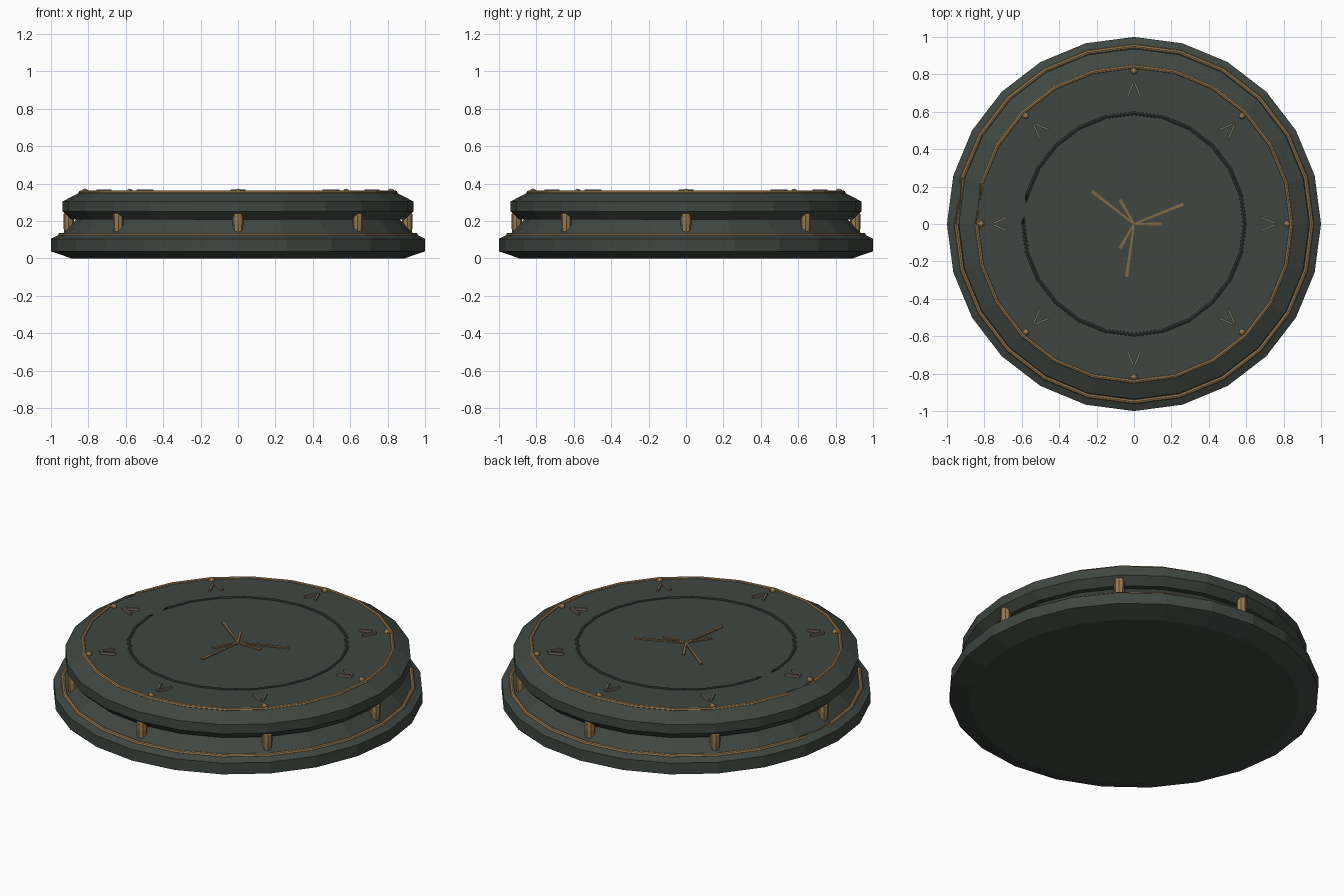
import bpy, bmesh, math
from mathutils import Matrix, Vector

if "Cube" in bpy.data.objects:
    bpy.data.objects.remove(bpy.data.objects["Cube"])

SIDES = 24
TOP = 0.355


def material(name, rgb):
    m = bpy.data.materials.new(name)
    m.diffuse_color = (*rgb, 1)
    m.use_nodes = True
    m.node_tree.nodes["Principled BSDF"].inputs["Base Color"].default_value = m.diffuse_color
    return m


stone = material("dark green stone", (0.050, 0.062, 0.052))
gold = material("aged gold", (0.32, 0.195, 0.08))
bronze = material("dull bronze", (0.22, 0.14, 0.06))
grey = material("warm grey metal", (0.17, 0.145, 0.11))
dark = material("dark groove", (0.028, 0.034, 0.030))


def finish(bm, name, mat, recalc=True):
    if recalc:
        bmesh.ops.recalc_face_normals(bm, faces=bm.faces)
    me = bpy.data.meshes.new(name)
    bm.to_mesh(me)
    bm.free()
    me.materials.append(mat)
    ob = bpy.data.objects.new(name, me)
    bpy.context.collection.objects.link(ob)
    return ob


def lathe(bm, profile, n, matrix=Matrix()):
    """Closed solid of revolution from (radius, z) pairs."""
    rows = []
    for r, z in profile:
        rows.append([bm.verts.new(matrix @ Vector((
            r * math.sin(2 * math.pi * i / n), r * math.cos(2 * math.pi * i / n), z)))
            for i in range(n)])
    for a, b in zip(rows, rows[1:]):
        for i in range(n):
            j = (i + 1) % n
            bm.faces.new((a[i], a[j], b[j], b[i]))
    bm.faces.new(rows[0])
    bm.faces.new(rows[-1])


def ring(name, radius, z, tube, mat, n=8):
    """Tube ring whose closing segment at the left is pinched by a half twist."""
    bm = bmesh.new()
    rows = []
    for i in range(SIDES):
        a = math.pi + 2 * math.pi * i / SIDES
        row = []
        for k in range(n):
            t = 2 * math.pi * k / n
            r = radius + tube * math.cos(t)
            row.append(bm.verts.new((r * math.cos(a), r * math.sin(a), z + tube * math.sin(t))))
        rows.append(row)
    for i in range(SIDES):
        shift = n // 2 if i == SIDES - 1 else 0
        a, b = rows[i], rows[(i + 1) % SIDES]
        for k in range(n):
            m = (k + 1) % n
            bm.faces.new((a[k], b[(k + shift) % n], b[(m + shift) % n], a[m]))
    finish(bm, name, mat, recalc=False)


def bar(bm, p, q, w0, w1, z0, z1):
    """Flat bar from p to q, width going from w0 to w1."""
    p, q = Vector(p), Vector(q)
    d = (q - p).normalized()
    s = Vector((-d.y, d.x))
    outline = [p - s * w0 / 2, q - s * w1 / 2, q + s * w1 / 2, p + s * w0 / 2]
    lo = [bm.verts.new((v.x, v.y, z0)) for v in outline]
    hi = [bm.verts.new((v.x, v.y, z1)) for v in outline]
    bm.faces.new(lo[::-1])
    bm.faces.new(hi)
    for i in range(4):
        j = (i + 1) % 4
        bm.faces.new((lo[i], lo[j], hi[j], hi[i]))


# stepped round body: base, waisted neck and upper disc
bm = bmesh.new()
lathe(bm, [(0.89, 0), (1.0, 0.038), (1.0, 0.105), (0.96, 0.125), (0.945, 0.125),
           (0.865, 0.208), (0.895, 0.208), (0.937, 0.25), (0.937, 0.305),
           (0.855, 0.348), (0.845, TOP)], SIDES)
finish(bm, "pedestal_body", stone)

# trim rings
ring("base_trim", 0.95, 0.125, 0.012, gold)
ring("top_trim", 0.842, TOP - 0.003, 0.011, gold)
ring("inner_ring", 0.592, TOP - 0.006, 0.012, dark)

# eight columns around the neck, and eight beads and chevron marks on the top
columns, beads, marks = bmesh.new(), bmesh.new(), bmesh.new()
for i in range(8):
    rot = Matrix.Rotation(i * math.pi / 4, 4, 'Z')
    lathe(columns, [(0.020, 0.12), (0.026, 0.15), (0.029, 0.19), (0.028, 0.235), (0.018, 0.25)],
          8, rot @ Matrix.Translation((0, -0.905, 0)))
    bmesh.ops.create_uvsphere(beads, u_segments=8, v_segments=6, radius=0.018,
                              matrix=rot @ Matrix.Translation((0, 0.818, TOP)))
    turn = rot.to_2x2()
    for side in (-1, 1):
        bar(marks, turn @ Vector((side * 0.035, 0.678)), turn @ Vector((side * 0.004, 0.755)),
            0.012, 0.012, TOP - 0.01, TOP + 0.014)
finish(columns, "neck_columns", gold)
finish(beads, "top_beads", gold)
finish(marks, "chevron_marks", grey)

# three long and three short rays at the centre
bm = bmesh.new()
for i in range(3):
    for deg, length in ((22, 0.285), (0, 0.15)):
        a = math.radians(deg + 120 * i)
        bar(bm, (0, 0), (length * math.cos(a), length * math.sin(a)),
            0.010, 0.017, TOP - 0.01, TOP + 0.007)
finish(bm, "centre_rays", bronze)
